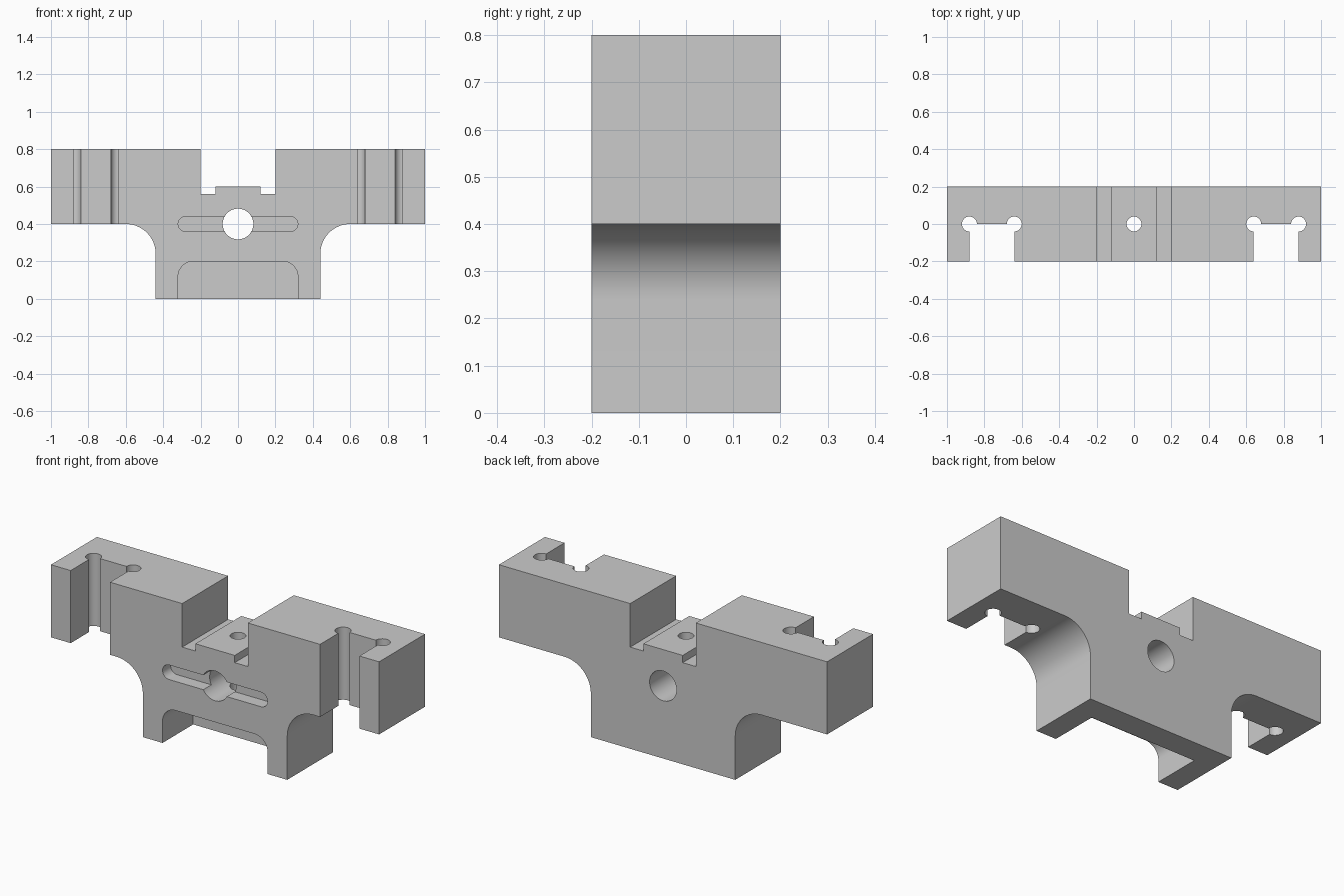
import bpy
import bmesh
from math import sin, cos, radians

if "Cube" in bpy.data.objects:
    bpy.data.objects.remove(bpy.data.objects["Cube"])


def arc(cx, cz, r, a0, a1, n=16):
    return [(cx + r * cos(radians(a0 + (a1 - a0) * i / n)),
             cz + r * sin(radians(a0 + (a1 - a0) * i / n))) for i in range(n + 1)]


def circle(cx, cz, r, n=48):
    return arc(cx, cz, r, 0, 360, n)[:-1]


def prism(name, outline, lo, hi, axis='Y'):
    """Extrude a closed outline along Y (outline is x,z) or Z (outline is x,y)."""
    place = (lambda p, d: (p[0], d, p[1])) if axis == 'Y' else (lambda p, d: (p[0], p[1], d))
    bm = bmesh.new()
    a = [bm.verts.new(place(p, lo)) for p in outline]
    b = [bm.verts.new(place(p, hi)) for p in outline]
    bm.faces.new(a)
    bm.faces.new(b[::-1])
    for i in range(len(a)):
        j = (i + 1) % len(a)
        bm.faces.new((a[i], b[i], b[j], a[j]))
    bmesh.ops.recalc_face_normals(bm, faces=bm.faces)
    mesh = bpy.data.meshes.new(name)
    bm.to_mesh(mesh)
    bm.free()
    obj = bpy.data.objects.new(name, mesh)
    bpy.context.collection.objects.link(obj)
    return obj


def mirrored(half):
    return half + [(-x, z) for x, z in reversed(half)]


# T-shaped body with filleted armpits and the stepped notch on top
body = prism("bracket_body", mirrored(
    [(0.44, 0)] + arc(0.6, 0.24, 0.16, 180, 90)
    + [(1, 0.4), (1, 0.8), (0.2, 0.8), (0.2, 0.56), (0.12, 0.56), (0.12, 0.6)]),
    -0.2, 0.2)

cutters = []
# Arm slots with round corner reliefs
for side in (-1, 1):
    xa, xb = side * 0.64, side * 0.88
    cutters.append(prism("arm_slot_cutter", [(xa, -0.3), (xb, -0.3), (xb, 0), (xa, 0)], 0.3, 0.9, 'Z'))
    for x in (xa, xb):
        cutters.append(prism("relief_cutter", circle(x, 0, 0.04, 32), 0.29, 0.91, 'Z'))

# Rounded recess at the front of the foot
cutters.append(prism("foot_recess_cutter", mirrored(
    [(0.32, -0.1)] + arc(0.24, 0.12, 0.08, 0, 90)), -0.3, 0.067))
# Shallow horizontal groove
cutters.append(prism("groove_cutter", mirrored(arc(0.28, 0.4, 0.04, -90, 90)), -0.3, -0.13))
# Main cross hole and vertical pin hole
cutters.append(prism("cross_hole_cutter", circle(0, 0.4, 0.082, 64), -0.31, 0.3))
cutters.append(prism("pin_hole_cutter", circle(0, 0, 0.04, 32), 0.1, 0.7, 'Z'))

# Cut, apply, and remove the helpers
bpy.context.view_layer.objects.active = body
for cutter in cutters:
    cutter.hide_render = True
    mod = body.modifiers.new("cut", 'BOOLEAN')
    mod.operation = 'DIFFERENCE'
    mod.solver = 'EXACT'
    mod.object = cutter
    bpy.ops.object.modifier_apply(modifier=mod.name)
for cutter in cutters:
    bpy.data.objects.remove(cutter, do_unlink=True)

bpy.ops.object.select_all(action='DESELECT')
body.select_set(True)
bpy.ops.object.shade_smooth_by_angle(angle=radians(30))
